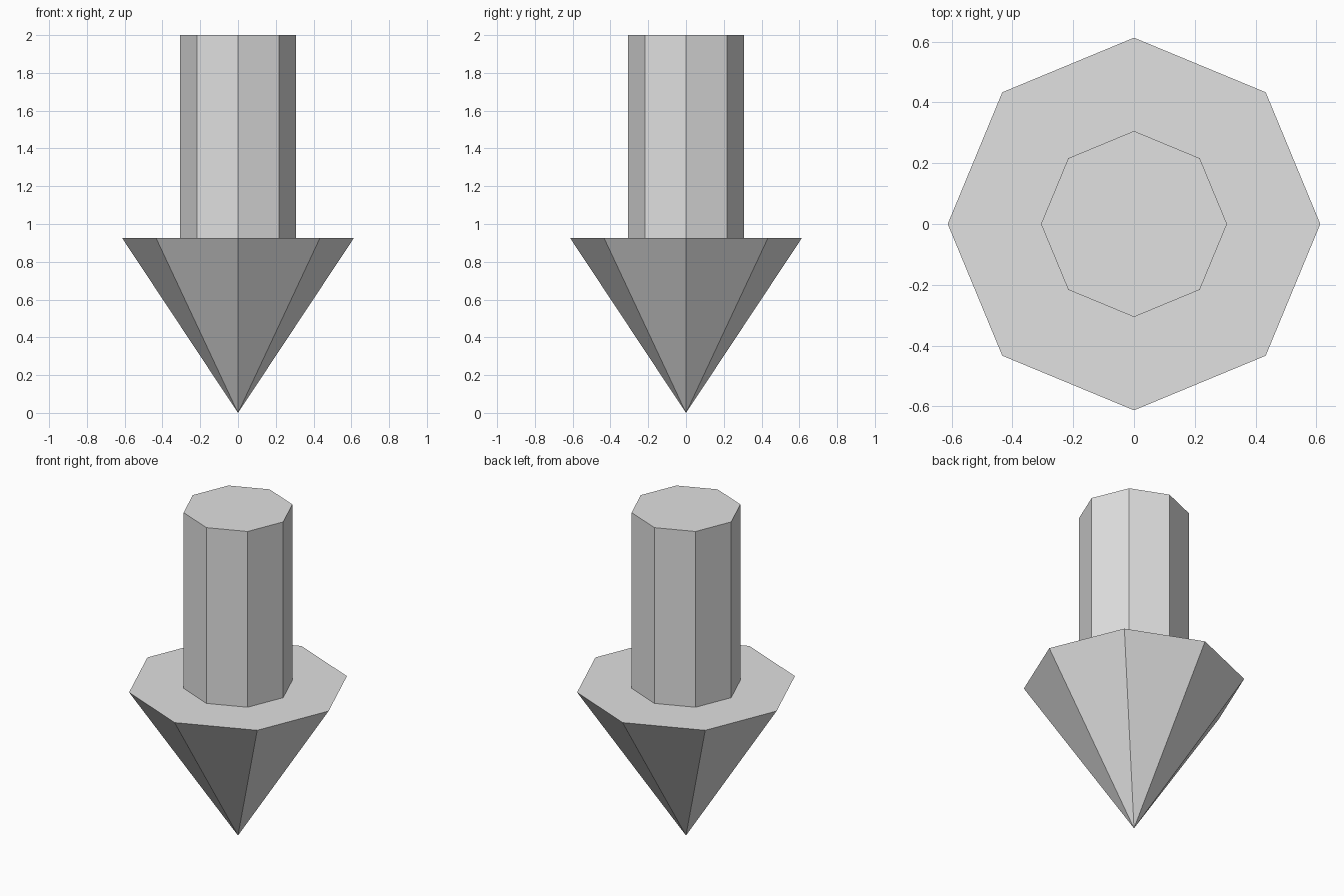
import bpy
import bmesh
from math import cos, sin, tau

SIDES = 8
HEIGHT = 2.0
COLLAR_Z = 0.925
HEAD_RADIUS = 0.613
SHAFT_RADIUS = 0.306

cube = bpy.data.objects.get("Cube")
if cube:
    bpy.data.objects.remove(cube, do_unlink=True)

# Single plain grey
grey = bpy.data.materials.new("light grey")
grey.use_nodes = True
grey.diffuse_color = (0.75, 0.75, 0.75, 1)
grey.node_tree.nodes["Principled BSDF"].inputs["Base Color"].default_value = grey.diffuse_color


def ring(bm, radius, z):
    """Eight-sided ring with corners on the axes."""
    return [bm.verts.new((radius * cos(tau * i / SIDES), radius * sin(tau * i / SIDES), z))
            for i in range(SIDES)]


def finish(bm, name):
    mesh = bpy.data.meshes.new(name)
    bm.to_mesh(mesh)
    bm.free()
    mesh.materials.append(grey)
    obj = bpy.data.objects.new(name, mesh)
    bpy.context.collection.objects.link(obj)


# Pointed head: flat collar on top, tip on the ground
bm = bmesh.new()
rim = ring(bm, HEAD_RADIUS, COLLAR_Z)
tip = bm.verts.new((0, 0, 0))
bm.faces.new(rim)
for i in range(SIDES):
    bm.faces.new((rim[(i + 1) % SIDES], rim[i], tip))
finish(bm, "arrow_head")

# Shaft: octagonal post, open where it meets the collar
bm = bmesh.new()
low = ring(bm, SHAFT_RADIUS, COLLAR_Z)
high = ring(bm, SHAFT_RADIUS, HEIGHT)
bm.faces.new(high)
for i in range(SIDES):
    j = (i + 1) % SIDES
    bm.faces.new((low[i], low[j], high[j], high[i]))
finish(bm, "arrow_shaft")
